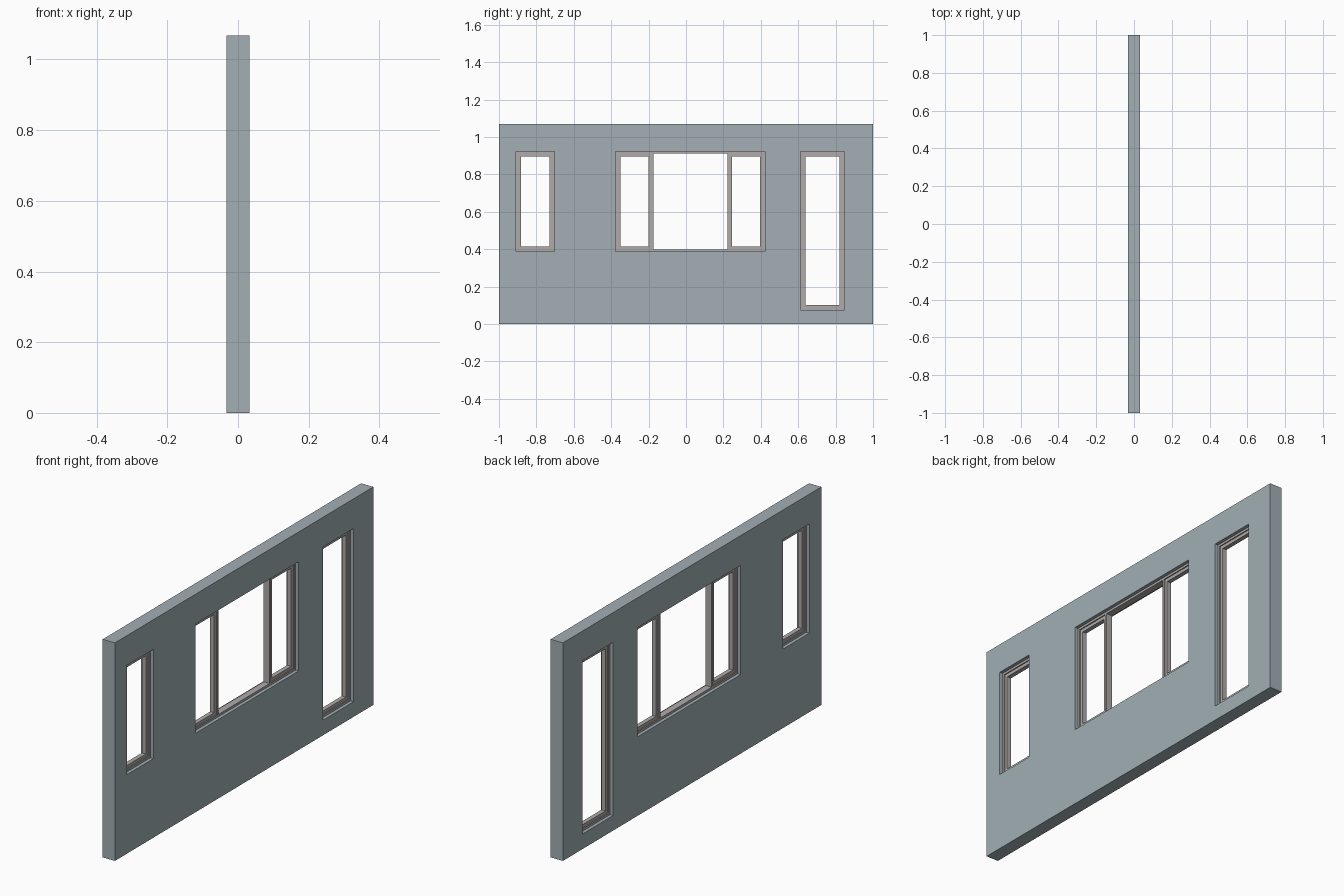
import bpy, bmesh
from mathutils import Matrix

if "Cube" in bpy.data.objects:
    bpy.data.objects.remove(bpy.data.objects["Cube"])

HALF_WALL = 0.033    # half wall thickness
HALF_FRAME = 0.0165  # half depth of the fixed frame
HALF_SASH = 0.011    # half depth of the sash
FRAME_W = 0.011
SASH_W = 0.016
TO_WALL = Matrix(((0, 0, 1), (1, 0, 0), (0, 1, 0)))  # drawing plane -> (y, z)


def material(name, r, g, b):
    m = bpy.data.materials.new(name)
    m.diffuse_color = (r, g, b, 1)
    m.use_nodes = True
    m.node_tree.nodes["Principled BSDF"].inputs["Base Color"].default_value = m.diffuse_color
    return m


wall_mat = material("wall_slate", 0.36, 0.43, 0.46)
frame_mat = material("frame_grey", 0.43, 0.41, 0.40)


def inset(r, d):
    return (r[0] + d, r[1] + d, r[2] - d, r[3] - d)


def panel(name, outer, holes, half, mat):
    """Flat slab in the YZ plane with rectangular holes (y0, z0, y1, z1)."""
    cu = bpy.data.curves.new(name, 'CURVE')
    cu.dimensions, cu.fill_mode, cu.extrude = '2D', 'BOTH', half
    for y0, z0, y1, z1 in [outer] + holes:
        s = cu.splines.new('POLY')
        s.points.add(3)
        for p, (y, z) in zip(s.points, ((y0, z0), (y1, z0), (y1, z1), (y0, z1))):
            p.co = (y, z, 0, 1)
        s.use_cyclic_u = True
    tmp = bpy.data.objects.new(name + "_outline", cu)
    bpy.context.collection.objects.link(tmp)
    dg = bpy.context.evaluated_depsgraph_get()
    me = bpy.data.meshes.new_from_object(tmp.evaluated_get(dg))
    bpy.data.objects.remove(tmp)
    bpy.data.curves.remove(cu)
    # weld caps to sides
    bm = bmesh.new()
    bm.from_mesh(me)
    bmesh.ops.remove_doubles(bm, verts=bm.verts, dist=1e-5)
    bmesh.ops.transform(bm, matrix=TO_WALL.to_4x4(), verts=bm.verts)
    bmesh.ops.recalc_face_normals(bm, faces=bm.faces)
    for f in bm.faces:
        f.smooth = False
    bm.to_mesh(me)
    bm.free()
    me.name = name
    me.materials.clear()
    me.materials.append(mat)
    ob = bpy.data.objects.new(name, me)
    bpy.context.collection.objects.link(ob)
    return ob


def sash(name, light):
    panel(name, light, [inset(light, SASH_W)], HALF_SASH, frame_mat)


# Wall openings
small = (-0.908, 0.387, -0.702, 0.922)
wide = (-0.376, 0.387, 0.423, 0.922)
tall = (0.612, 0.074, 0.847, 0.922)
panel("wall", (-1, 0, 1, 1.068), [small, wide, tall], HALF_WALL, wall_mat)

# Single windows: fixed frame plus sash
for name, r in (("small_window", small), ("tall_window", tall)):
    light = inset(r, FRAME_W)
    panel(name + "_frame", r, [light], HALF_FRAME, frame_mat)
    sash(name + "_sash", light)

# Wide window: frame with two mullions, sashes in the side lights only
y0, z0, y1, z1 = inset(wide, FRAME_W)
left = (y0, z0, -0.184, z1)
centre = (-0.174, z0, 0.221, z1)
right = (0.231, z0, y1, z1)
panel("wide_window_frame", wide, [left, centre, right], HALF_FRAME, frame_mat)
sash("wide_window_left_sash", left)
sash("wide_window_right_sash", right)
